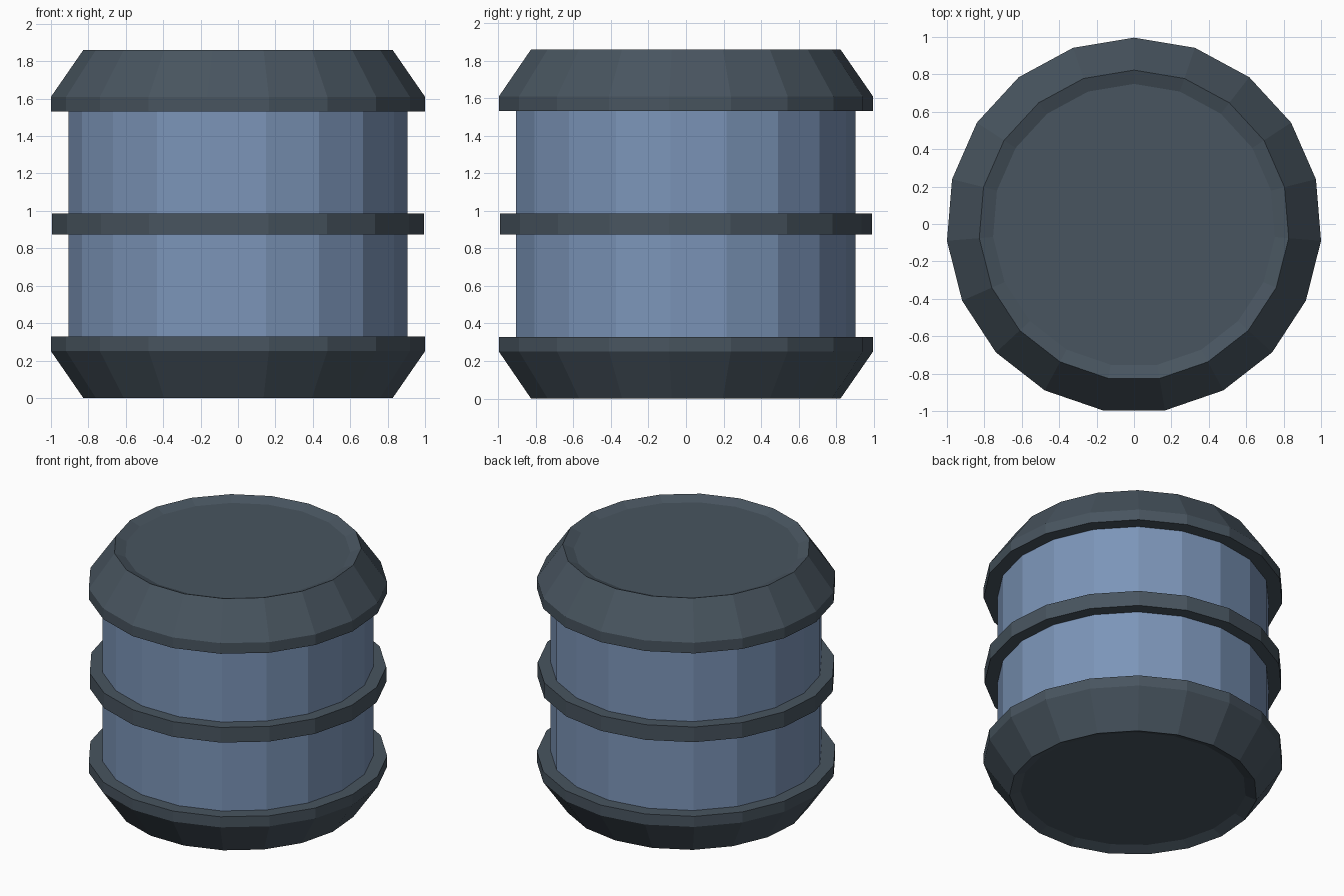
import bpy, bmesh, math

if "Cube" in bpy.data.objects:
    bpy.data.objects.remove(bpy.data.objects["Cube"])

SIDES = 19
Y_SHIFT = -0.007  # odd side count: recentre the bounding box


def material(name, color):
    m = bpy.data.materials.new(name)
    m.diffuse_color = color
    m.use_nodes = True
    m.node_tree.nodes["Principled BSDF"].inputs["Base Color"].default_value = m.diffuse_color
    return m


def lathe(name, profile, mat, closed=False):
    """Spin an (r, z) profile, listed bottom to top on the outside; r = 0 ends become caps."""
    bm = bmesh.new()
    rings = []
    for r, z in profile:
        ring = []
        for i in range(SIDES):
            a = math.pi / 2 + i * math.tau / SIDES
            ring.append(bm.verts.new((r * math.cos(a), r * math.sin(a) + Y_SHIFT, z)))
        rings.append(ring)
    pairs = list(zip(rings, rings[1:]))
    if closed:
        pairs.append((rings[-1], rings[0]))
    else:
        bm.faces.new(rings[0])
        bm.faces.new(rings[-1])
    for lo, hi in pairs:
        for i in range(SIDES):
            j = (i + 1) % SIDES
            bm.faces.new((lo[i], lo[j], hi[j], hi[i]))
    bmesh.ops.recalc_face_normals(bm, faces=bm.faces)
    mesh = bpy.data.meshes.new(name)
    bm.to_mesh(mesh)
    bm.free()
    mesh.materials.append(mat)
    obj = bpy.data.objects.new(name, mesh)
    bpy.context.collection.objects.link(obj)
    return obj


blue = material("blue_paint", (0.20, 0.30, 0.48, 1))
dark = material("dark_metal", (0.065, 0.09, 0.115, 1))

BODY_R, HEIGHT = 0.91, 1.86

# End cap profile: shallow recessed floor, rim, slanted side, straight lip
cap = [(0.756, 0.03), (0.83, 0.0), (1.0034, 0.25), (1.0034, 0.328), (BODY_R, 0.328)]
lathe("bottom_cap", cap, dark)
lathe("top_cap", [(r, HEIGHT - z) for r, z in cap], dark)

# Barrel wall
lathe("barrel_body", [(BODY_R, 0.328), (BODY_R, HEIGHT - 0.328)], blue)

# Middle hoop
lathe("middle_hoop", [(BODY_R - 0.01, 0.873), (0.997, 0.873),
                      (0.997, 0.985), (BODY_R - 0.01, 0.985)], dark, closed=True)
